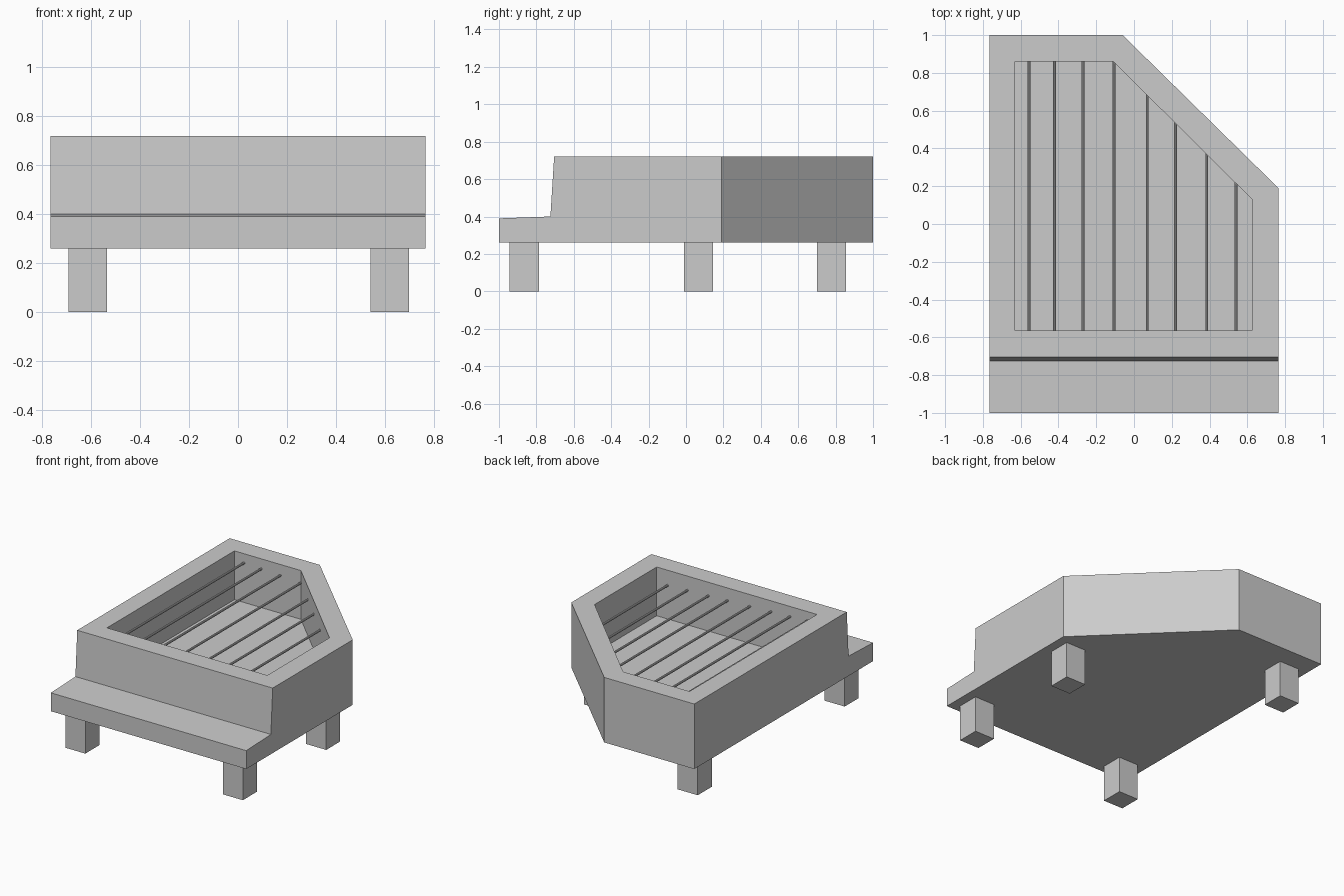
import bpy
import bmesh
from mathutils import Vector, Matrix

if "Cube" in bpy.data.objects:
    bpy.data.objects.remove(bpy.data.objects["Cube"], do_unlink=True)

grey = bpy.data.materials.new("plain grey")
grey.use_nodes = True
grey.diffuse_color = (0.6, 0.6, 0.6, 1)
grey.node_tree.nodes["Principled BSDF"].inputs["Base Color"].default_value = grey.diffuse_color


def make(name, bm):
    bmesh.ops.recalc_face_normals(bm, faces=bm.faces)
    mesh = bpy.data.meshes.new(name)
    bm.to_mesh(mesh)
    bm.free()
    mesh.materials.append(grey)
    obj = bpy.data.objects.new(name, mesh)
    bpy.context.collection.objects.link(obj)
    return obj


def prism(points, direction):
    """Extrude a closed outline along a direction."""
    bm = bmesh.new()
    face = bm.faces.new([bm.verts.new(p) for p in points])
    new = bmesh.ops.extrude_face_region(bm, geom=[face], use_keep_orig=True)["geom"]
    verts = [g for g in new if isinstance(g, bmesh.types.BMVert)]
    bmesh.ops.translate(bm, verts=verts, vec=direction)
    return bm


# Case: stepped side profile, with one back corner sliced off
half = 0.765
profile = [(-1, 0.26), (1, 0.26), (1, 0.72), (-0.705, 0.72), (-0.725, 0.40), (-1, 0.39)]
bm = prism([(-half, y, z) for y, z in profile], (2 * half, 0, 0))
cut = bmesh.ops.bisect_plane(bm, geom=bm.verts[:] + bm.edges[:] + bm.faces[:],
                             plane_co=(-0.06, 1, 0), plane_no=Vector((0.81, 0.825, 0)),
                             clear_outer=True)["geom_cut"]
bmesh.ops.contextual_create(bm, geom=[g for g in cut if isinstance(g, bmesh.types.BMEdge)])
case = make("case", bm)

# Open well in the top of the case
floor = 0.375
outline = [(-0.63, -0.565), (0.625, -0.565), (0.625, 0.13), (-0.11, 0.86), (-0.63, 0.86)]
cutter = make("well_cutter", prism([(x, y, floor) for x, y in outline], (0, 0, 0.6)))
cutter.hide_render = True
mod = case.modifiers.new("well", "BOOLEAN")
mod.operation = "DIFFERENCE"
mod.solver = "EXACT"
mod.object = cutter
bpy.context.view_layer.objects.active = case
bpy.ops.object.modifier_apply(modifier=mod.name)
bpy.data.objects.remove(cutter, do_unlink=True)

# Strings: thin rods from the front wall to the back or slanted wall
for i, x in enumerate((-0.555, -0.42, -0.27, -0.105, 0.07, 0.22, 0.385, 0.54)):
    start = -0.565
    end = min(0.86, 0.86 - (x + 0.11) * 0.73 / 0.735)
    bm = bmesh.new()
    bmesh.ops.create_cone(bm, cap_ends=True, segments=10, radius1=0.008, radius2=0.008,
                          depth=end - start + 0.01)
    height = 0.655 - 0.006 * i
    bmesh.ops.transform(bm, verts=bm.verts,
                        matrix=Matrix.Translation((x, (start + end) / 2, height))
                        @ Matrix.Rotation(1.5708, 4, "X"))
    rod = make(f"string_{i + 1}", bm)
    bpy.context.view_layer.objects.active = rod
    rod.select_set(True)
    bpy.ops.object.shade_smooth_by_angle()
    rod.select_set(False)

# Square legs
legs = {"front_right_leg": (-0.613, -0.865), "front_left_leg": (0.62, -0.865),
        "side_left_leg": (0.62, 0.067), "back_right_leg": (-0.613, 0.778)}
for name, (x, y) in legs.items():
    bm = bmesh.new()
    bmesh.ops.create_cube(bm, size=1)
    bmesh.ops.scale(bm, verts=bm.verts, vec=(0.157, 0.157, 0.26))
    bmesh.ops.translate(bm, verts=bm.verts, vec=(x, y, 0.13))
    make(name, bm)
